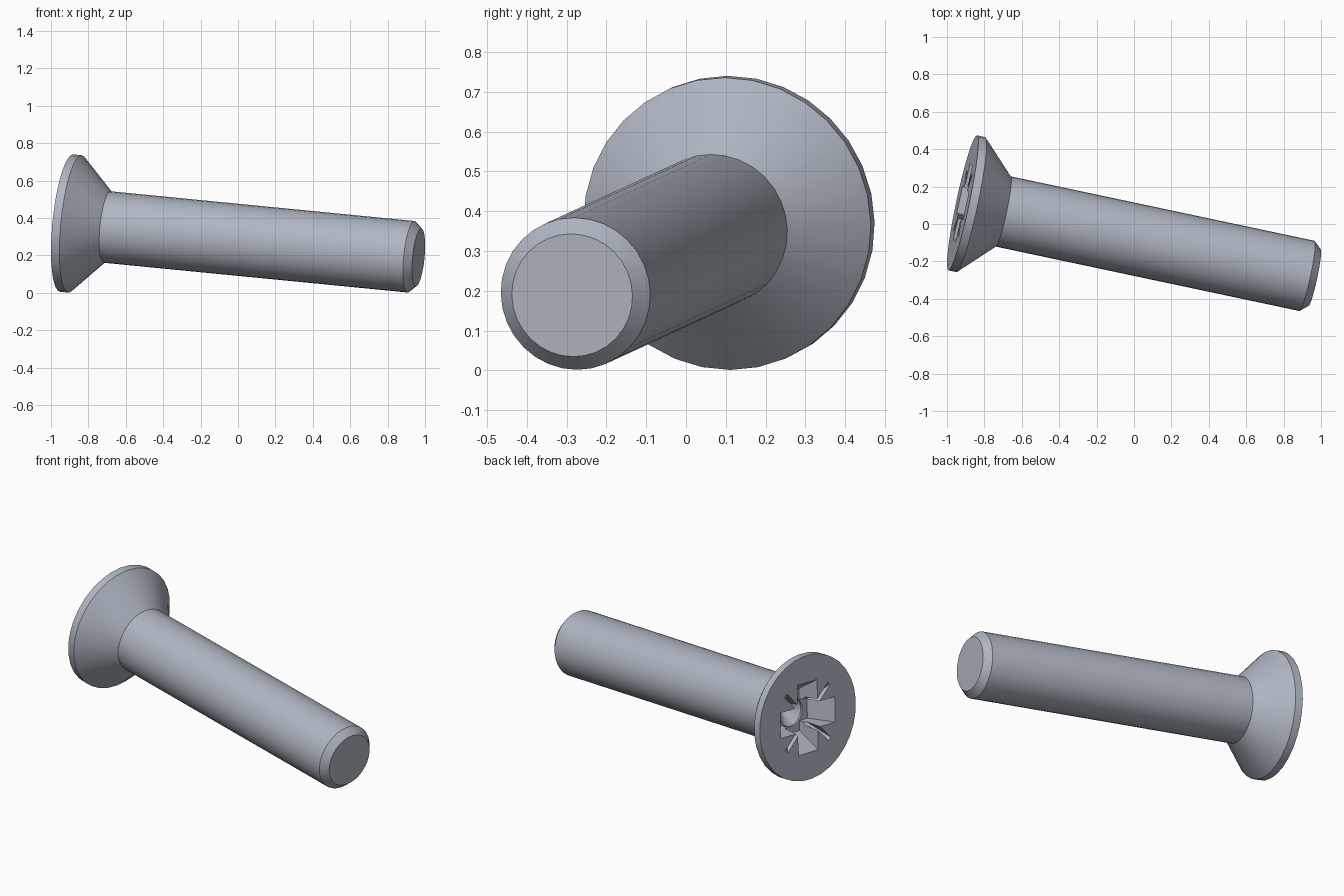
import bpy, bmesh, math
from mathutils import Matrix, Vector

cube = bpy.data.objects.get("Cube")
if cube:
    bpy.data.objects.remove(cube, do_unlink=True)

steel = bpy.data.materials.new("grey_steel")
steel.use_nodes = True
steel.diffuse_color = (0.43, 0.47, 0.54, 1)
steel.node_tree.nodes["Principled BSDF"].inputs["Base Color"].default_value = steel.diffuse_color


def make_object(name, bm):
    bmesh.ops.recalc_face_normals(bm, faces=bm.faces[:])
    mesh = bpy.data.meshes.new(name)
    bm.to_mesh(mesh)
    bm.free()
    mesh.materials.append(steel)
    obj = bpy.data.objects.new(name, mesh)
    bpy.context.collection.objects.link(obj)
    return obj


def lathe(name, profile, segments=32):
    """Revolve (radius, depth) points about z and close both ends."""
    bm = bmesh.new()
    verts = [bm.verts.new((r, 0, z)) for r, z in profile]
    edges = [bm.edges.new(pair) for pair in zip(verts, verts[1:])]
    bmesh.ops.spin(bm, geom=verts + edges, cent=(0, 0, 0), axis=(0, 0, 1),
                   angle=math.tau, steps=segments)
    bmesh.ops.remove_doubles(bm, verts=bm.verts[:], dist=0.0005)
    bmesh.ops.holes_fill(bm, edges=[e for e in bm.edges if e.is_boundary])
    return make_object(name, bm)


def tapered_bar(name, top, bottom, degrees):
    """Bar through the axis; each end is (half length, half width, depth)."""
    bm = bmesh.new()
    for hx, hy, z in (top, bottom):
        for sx in (-1, 1):
            for sy in (-1, 1):
                bm.verts.new((sx * hx, sy * hy, z))
    bmesh.ops.convex_hull(bm, input=bm.verts[:])
    bm.transform(Matrix.Rotation(math.radians(degrees), 4, "Z"))
    return make_object(name, bm)


# Screw body: rim, countersunk head, shank and chamfered tip
LENGTH = 1.932
screw = lathe("countersunk_screw", [
    (0.369, 0), (0.369, 0.046), (0.192, 0.223),
    (0.192, LENGTH - 0.041), (0.155, LENGTH)])

# Drive recess: round core, four broad wings and four thin diagonal grooves
TWIST = 4
cutters = [lathe("recess_core", [(0.105, -0.02), (0.085, 0.15), (0.01, 0.22)], 24)]
for turn in (0, 90):
    cutters.append(tapered_bar("recess_wing", (0.22, 0.077, -0.02),
                               (0.125, 0.065, 0.14), TWIST + turn))
    cutters.append(tapered_bar("recess_groove", (0.26, 0.013, -0.02),
                               (0.08, 0.011, 0.12), TWIST + turn + 45))
for cutter in cutters:
    cutter.hide_render = True
    cut = screw.modifiers.new(cutter.name, "BOOLEAN")
    cut.operation = "DIFFERENCE"
    cut.solver = "EXACT"
    cut.object = cutter

# Bake the recess and drop the cutters
bpy.context.view_layer.update()
evaluated = screw.evaluated_get(bpy.context.evaluated_depsgraph_get())
baked = bpy.data.meshes.new_from_object(evaluated)
screw.modifiers.clear()
screw.data = baked
baked.materials.clear()
baked.materials.append(steel)
for poly in baked.polygons:
    poly.material_index = 0
for cutter in cutters:
    bpy.data.objects.remove(cutter, do_unlink=True)

# Lay the screw down along its tilted axis
axis = Vector((1.881, -0.399, -0.184)).normalized()
across = axis.cross(Vector((0, 0, 1))).normalized()
down = axis.cross(across)
place = Matrix((across, down, axis)).transposed().to_4x4()
place.translation = (-0.916, 0.113, 0.373)
baked.transform(place)

bpy.ops.object.select_all(action="DESELECT")
screw.select_set(True)
bpy.context.view_layer.objects.active = screw
bpy.ops.object.shade_smooth_by_angle(angle=math.radians(30))
